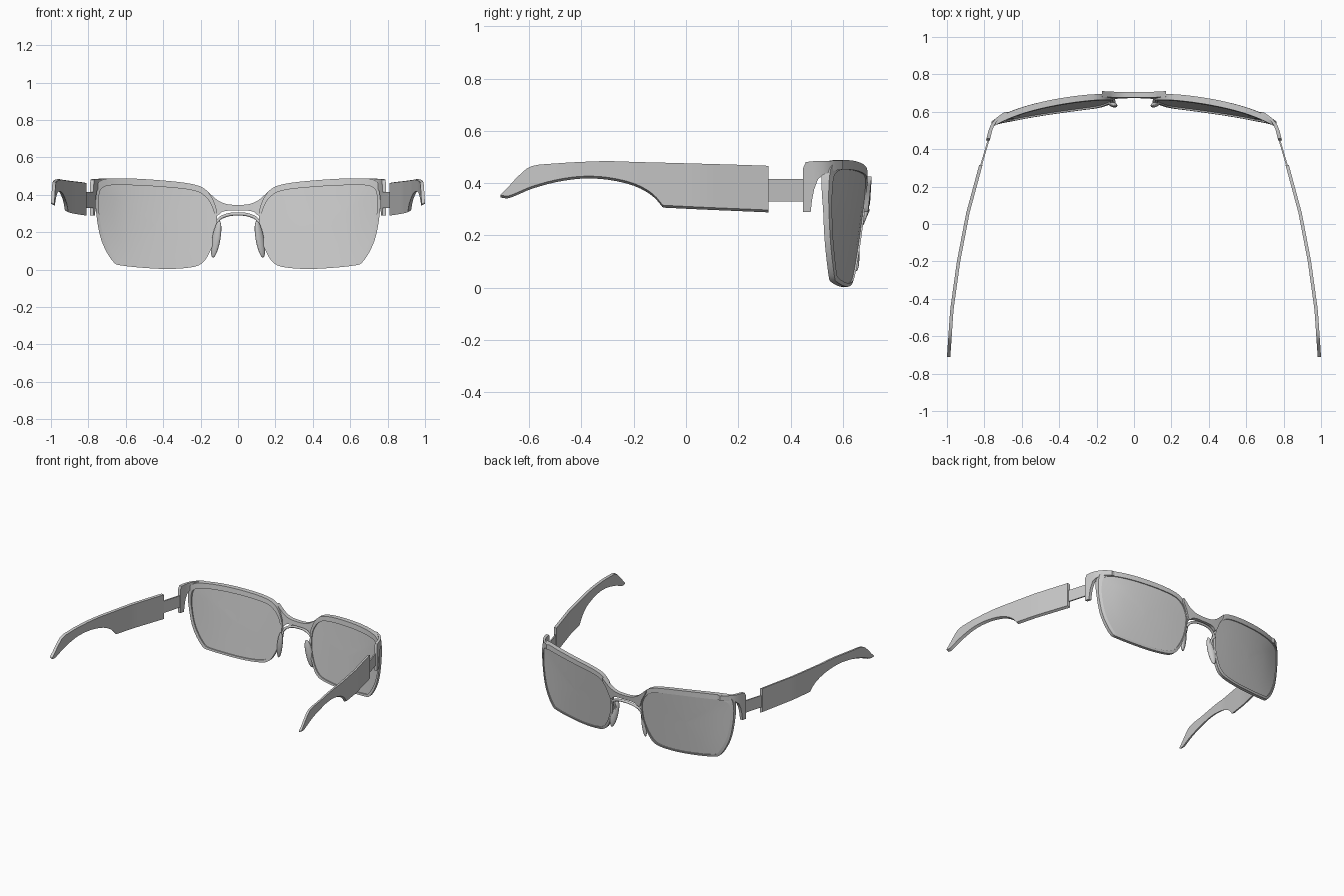
import bpy, bmesh, math
from mathutils import Vector

if "Cube" in bpy.data.objects:
    bpy.data.objects.remove(bpy.data.objects["Cube"])


def front_y(x, z):
    """Curved, slightly tilted front surface of the eyewear."""
    x = min(abs(x), 0.77)
    tilt = 0.13 * (1 - 0.8 * (x / 0.76) ** 4)
    return 0.712 - 0.225 * x * x - 0.25 * x ** 8 - (0.48 - z) * tilt


def make(name, verts, faces, mirror=True, smooth=True):
    me = bpy.data.meshes.new(name)
    me.from_pydata(verts, [], faces)
    bm = bmesh.new()
    bm.from_mesh(me)
    bmesh.ops.recalc_face_normals(bm, faces=bm.faces)
    bm.to_mesh(me)
    bm.free()
    ob = bpy.data.objects.new(name, me)
    bpy.context.collection.objects.link(ob)
    if mirror:
        m = ob.modifiers.new("Mirror", 'MIRROR')
        m.use_mirror_merge = False
    if smooth:
        bpy.context.view_layer.objects.active = ob
        bpy.ops.object.select_all(action='DESELECT')
        ob.select_set(True)
        bpy.ops.object.shade_smooth_by_angle(angle=math.radians(35))
    return ob


def spline(pts, n, closed=True):
    """Catmull-Rom refinement of a point list."""
    pts = [Vector(p) for p in pts]
    k = len(pts)
    get = (lambda i: pts[i % k]) if closed else (lambda i: pts[max(0, min(k - 1, i))])
    out = []
    for i in range(k if closed else k - 1):
        a, b, c, d = (get(i + j) for j in (-1, 0, 1, 2))
        for s in range(n):
            t = s / n
            out.append(0.5 * (2 * b + (c - a) * t + (2 * a - 5 * b + 4 * c - d) * t * t
                              + (3 * b - a - 3 * c + d) * t ** 3))
    if not closed:
        out.append(pts[-1])
    return out


def skin(loops, closed_path=False):
    """Quads joining equal closed loops, with end caps when the path is open."""
    n = len(loops[0])
    verts = [tuple(v) for lp in loops for v in lp]
    m = len(loops)
    faces = []
    for i in range(m if closed_path else m - 1):
        for j in range(n):
            a, b = i * n, ((i + 1) % m) * n
            k = (j + 1) % n
            faces.append((a + j, a + k, b + k, b + j))
    if not closed_path:
        faces += [tuple(range(n)), tuple(range((m - 1) * n, m * n))]
    return verts, faces


def lerp(table, y):
    for (y0, x0), (y1, x1) in zip(table, table[1:]):
        if y >= y1:
            return x0 + (x1 - x0) * (y - y0) / (y1 - y0)
    return table[-1][1]


def plank(name, cols, path, t, lean=0.0):
    """Side piece: columns (y, top z, bottom z), outer face following path."""
    loops = []
    for y, zt, zb in cols:
        x = lerp(path, y)
        loops.append([(x, y, zt), (x, y, zb + lean), (x - t, y, zb), (x - t, y, zt - lean * 0.4)])
    return make(name, *skin(loops))


# Lens rims: outer and inner outlines in x, z
outer = spline([(.112, .27), (.12, .34), (.165, .42), (.25, .458), (.45, .48), (.65, .488),
                (.735, .475), (.76, .42), (.758, .3), (.73, .155), (.67, .045), (.61, .02),
                (.42, .004), (.28, .008), (.2, .028), (.155, .085), (.12, .18)], 5)
inner = spline([(.126, .27), (.136, .33), (.175, .39), (.25, .425), (.45, .445), (.65, .452),
                (.72, .44), (.742, .40), (.741, .29), (.715, .165), (.658, .06), (.60, .034),
                (.42, .018), (.285, .022), (.213, .042), (.17, .092), (.135, .18)], 5)
loops = []
for o, i in zip(outer, inner):
    d = 0.026 + 0.012 * max(0, o.y - 0.3) / 0.18
    fo, fi = front_y(*o), front_y(*i)
    loops.append([(o.x, fo - .004, o.y), (i.x, fi, i.y), (i.x, fi - d, i.y), (o.x, fo - d, o.y)])
make("lens_rim", *skin(loops, True))

# Lenses: thin curved sheets seated in the rims
c = Vector((.44, .24))
verts, faces = [], []
n = len(inner)
scales = [.01, .25, .5, .75, 1.008]
rings = [(s, .007) for s in scales] + [(s, .018) for s in reversed(scales)]
loops = []
for s, d in rings:
    pts = [c + (p - c) * s for p in inner]
    loops.append([(p.x, front_y(*p) - d, p.y) for p in pts])
make("lens", *skin(loops))

# Bridge joining the rims
half = spline([(0, .345, .315), (.05, .348, .315), (.085, .358, .308), (.115, .375, .29),
               (.14, .397, .35), (.17, .425, .402)], 4, False)
cols = [(-p.x, p.y, p.z) for p in reversed(half[1:])] + [tuple(p) for p in half]
loops = []
for x, zt, zb in cols:
    ft, fb = front_y(x, zt) + .012, front_y(x, zb) + .012
    loops.append([(x, ft, zt), (x, fb, zb), (x, fb - .03, zb), (x, ft - .03, zt)])
make("bridge", *skin(loops), mirror=False)


def tube(name, pts, r, mirror):
    cu = bpy.data.curves.new(name, 'CURVE')
    cu.dimensions = '3D'
    cu.bevel_depth = r
    cu.bevel_resolution = 2
    cu.use_fill_caps = True
    sp = cu.splines.new('POLY')
    path = spline(pts, 5, False)
    sp.points.add(len(path) - 1)
    for p, v in zip(sp.points, path):
        p.co = (*v, 1)
    ob = bpy.data.objects.new(name, cu)
    bpy.context.collection.objects.link(ob)
    if mirror:
        ob.modifiers.new("Mirror", 'MIRROR').use_mirror_merge = False


# Nose arch under the bridge, and pad arms
arch = [(.118, .672, .245), (.095, .684, .275), (.05, .692, .293), (0, .694, .297)]
tube("nose_arch", arch + [(-x, y, z) for x, y, z in reversed(arch[:-1])], .009, False)
tube("nose_pad_arm", [(.115, .675, .25), (.108, .66, .235), (.108, .645, .19)], .008, True)

# Nose pads: tilted flattened ellipsoids
for side in (-1, 1):
    bpy.ops.mesh.primitive_uv_sphere_add(segments=20, ring_count=12, radius=1,
                                         location=(.117 * side, .643, .162),
                                         rotation=(0, -.2 * side, .5 * side))
    pad = bpy.context.object
    pad.name = "nose_pad"
    pad.scale = (.024, .016, .1)
    bpy.ops.object.shade_smooth()

# End pieces wrapping round the corners to the hinges
corner = [(.62, .66), (.585, .715), (.56, .745), (.535, .764), (.50, .778), (.44, .793)]
plank("end_piece", [(.60, .486, .452), (.57, .486, .448), (.545, .485, .44), (.525, .485, .432),
                    (.505, .484, .415), (.49, .484, .375), (.482, .483, .335), (.477, .483, .29),
                    (.458, .48, .29), (.447, .455, .29)], corner, .02)

# Hinge links and temple arms
arm = [(.46, .785), (.315, .828), (.06, .897), (-.2, .947), (-.46, .983), (-.71, 1.0)]
link = [(y, x - .006) for y, x in arm]
plank("hinge_link", [(.46, .415, .33), (.30, .415, .33)], link, .009)
shape = spline([(.315, .466, .288), (.2, .47, .293), (.06, .474, .299), (-.085, .478, .306)], 3, False)
shape += spline([(-.09, .478, .308), (-.13, .479, .352), (-.2, .481, .39), (-.3, .484, .413),
                 (-.4, .481, .417), (-.5, .475, .403), (-.59, .465, .378), (-.64, .428, .357),
                 (-.68, .385, .342), (-.71, .356, .345)], 3, False)
plank("temple_arm", [tuple(p) for p in shape], arm, .018, .009)
